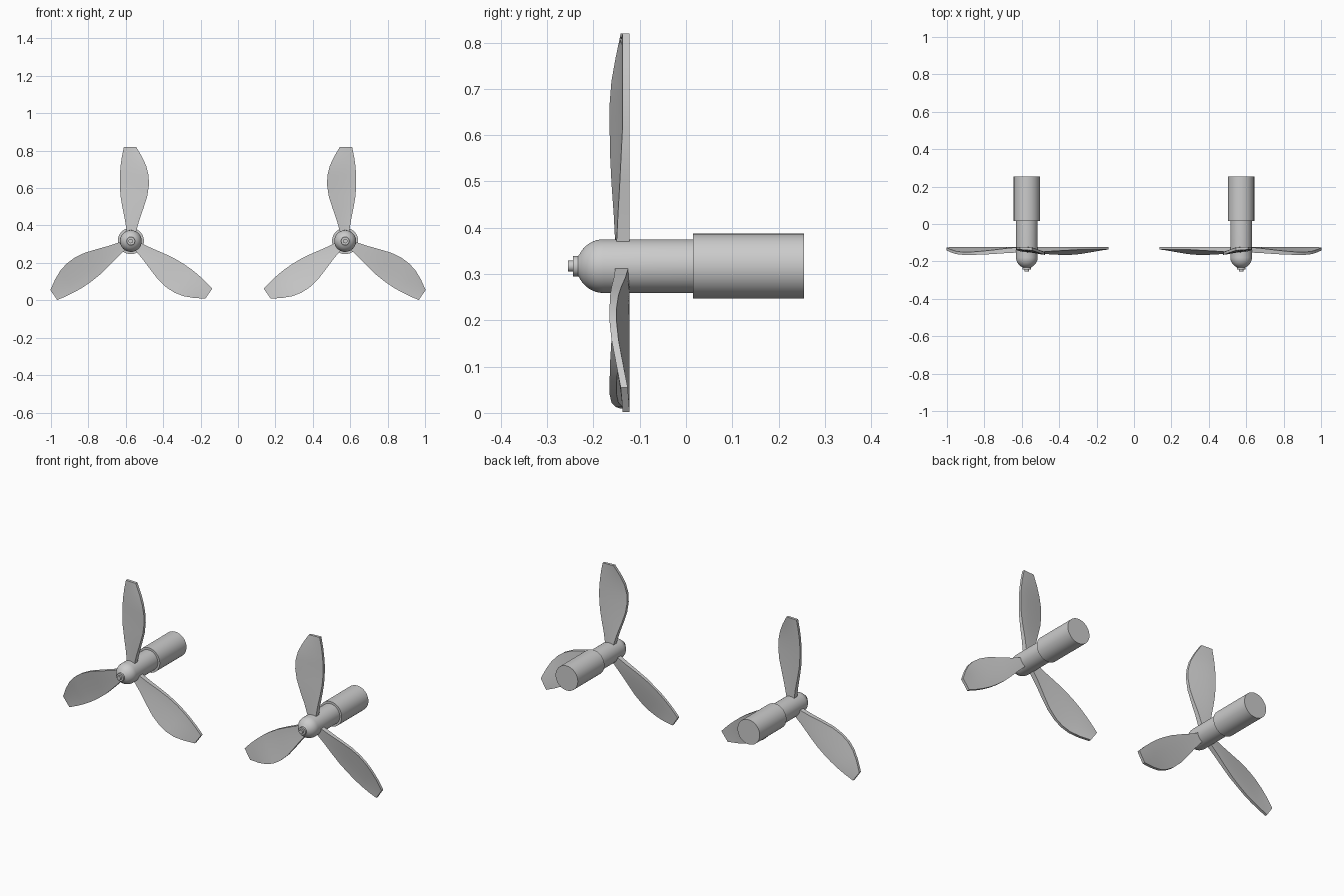
import bpy, bmesh, math
from mathutils import Matrix, Vector

if "Cube" in bpy.data.objects:
    bpy.data.objects.remove(bpy.data.objects["Cube"])

CX, CZ = 0.573, 0.317

# blade stations: radius, leading offset, trailing offset, forward lift, thickness
STATIONS = [
    (0.050, -0.028, 0.022, 0.003, 0.028),
    (0.110, -0.045, 0.031, 0.009, 0.025),
    (0.180, -0.069, 0.045, 0.018, 0.021),
    (0.240, -0.088, 0.055, 0.024, 0.018),
    (0.300, -0.097, 0.059, 0.028, 0.015),
    (0.350, -0.095, 0.059, 0.028, 0.015),
    (0.400, -0.083, 0.055, 0.024, 0.015),
    (0.450, -0.060, 0.048, 0.015, 0.015),
    (0.503, -0.028, 0.037, 0.004, 0.015),
]
# turned hub and shaft profile: (radius, y)
DOME = [(0.058 * math.cos(a), -0.178 - 0.058 * math.sin(a))
        for a in [math.radians(d) for d in range(0, 70, 8)]]
PROFILE = [(0, 0.255), (0.07, 0.255), (0.07, 0.015), (0.058, 0.015)] + DOME + [
    (0.022, -0.233), (0.022, -0.244), (0.012, -0.244), (0.012, -0.255), (0, -0.255)]


def finish(bm, name, mat):
    bmesh.ops.transform(bm, matrix=mat, verts=bm.verts)
    bmesh.ops.remove_doubles(bm, verts=bm.verts, dist=1e-5)
    bmesh.ops.recalc_face_normals(bm, faces=bm.faces)
    mesh = bpy.data.meshes.new(name)
    bm.to_mesh(mesh)
    bm.free()
    ob = bpy.data.objects.new(name, mesh)
    bpy.context.collection.objects.link(ob)
    bpy.ops.object.select_all(action='DESELECT')
    ob.select_set(True)
    bpy.context.view_layer.objects.active = ob
    bpy.ops.object.shade_smooth_by_angle(angle=math.radians(35))


def make_shaft(name, mat):
    bm = bmesh.new()
    verts = [bm.verts.new((r, y, 0)) for r, y in PROFILE]
    edges = [bm.edges.new(p) for p in zip(verts, verts[1:])]
    bmesh.ops.spin(bm, geom=verts + edges, cent=(0, 0, 0), axis=(0, 1, 0),
                   angle=math.tau, steps=48, use_duplicate=False)
    finish(bm, name, mat)


def make_blade(name, mat, n=6):
    bm = bmesh.new()
    rings = []
    for r, lead, trail, lift, thick in STATIONS:
        front, back = [], []
        for i in range(n + 1):
            u = i / n
            x = trail + (lead - trail) * u
            y = -0.122 - lift * u ** 1.2
            back.append(bm.verts.new((x, y, r)))
            front.append(bm.verts.new((x, y - thick, r)))
        rings.append(back + front[::-1])
    for a, b in zip(rings, rings[1:]):
        for i in range(len(a)):
            j = (i + 1) % len(a)
            bm.faces.new((a[i], a[j], b[j], b[i]))
    bm.faces.new(rings[0])
    bm.faces.new(rings[-1])
    finish(bm, name, mat)


# two mirrored propellers
for side, s in (("right", 1), ("left", -1)):
    base = Matrix.Translation((s * CX, 0, CZ)) @ Matrix.Diagonal(Vector((s, 1, 1, 1)))
    make_shaft(side + "_hub_shaft", base)
    for k, deg in enumerate((0, 124.5, -124.5)):
        make_blade(f"{side}_blade_{k + 1}", base @ Matrix.Rotation(math.radians(-deg), 4, 'Y'))
